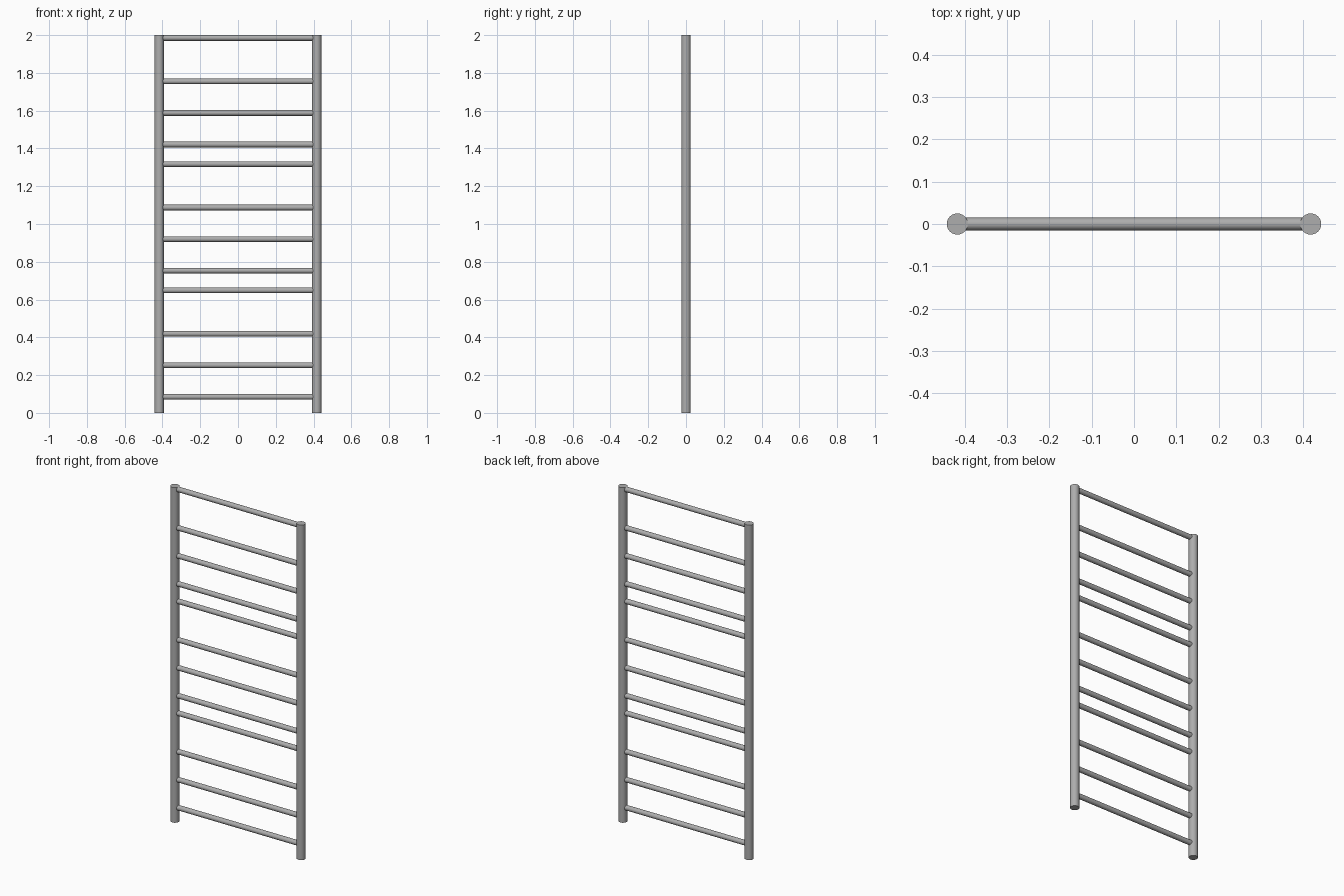
import bpy
import math

cube = bpy.data.objects.get("Cube")
if cube:
    bpy.data.objects.remove(cube, do_unlink=True)

HEIGHT = 2.0
RAIL_X, RAIL_R = 0.417, 0.025
RUNG_R = 0.015
GROUP_PITCH = 0.668
RUNG_OFFSETS = (0.085, 0.252, 0.419, 0.649)

# Brushed metal colour
metal = bpy.data.materials.new("grey_metal")
metal.use_nodes = True
grey = (0.42, 0.42, 0.42, 1.0)
metal.diffuse_color = grey
metal.node_tree.nodes["Principled BSDF"].inputs["Base Color"].default_value = grey


def tube(name, radius, length, location, rotation=(0, 0, 0), sides=24):
    bpy.ops.mesh.primitive_cylinder_add(
        vertices=sides, radius=radius, depth=length,
        location=location, rotation=rotation)
    obj = bpy.context.object
    obj.name = name
    obj.data.materials.append(metal)
    bpy.ops.object.shade_smooth_by_angle(angle=math.radians(40))
    return obj


# Upright rails
for side, sign in (("left", 1), ("right", -1)):
    tube(f"{side}_rail", RAIL_R, HEIGHT, (sign * RAIL_X, 0, HEIGHT / 2))

# Rungs in three repeating groups, ends buried in the rails
for group in range(3):
    for i, offset in enumerate(RUNG_OFFSETS):
        z = offset + group * GROUP_PITCH
        tube(f"rung_{group * len(RUNG_OFFSETS) + i + 1}", RUNG_R, 2 * RAIL_X - 0.02,
             (0, 0, z), (0, math.pi / 2, 0), sides=16)
